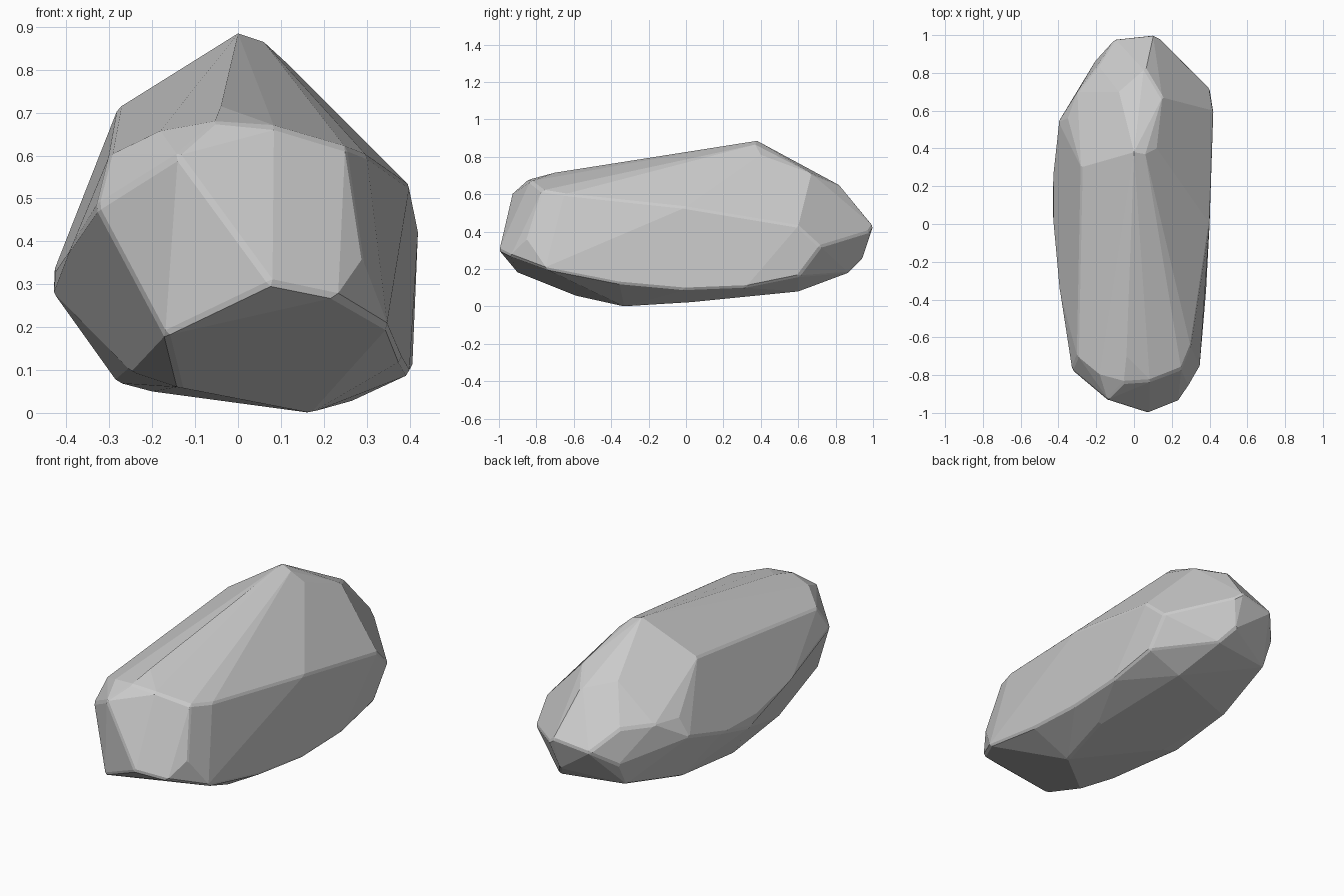
import bpy
import bmesh
from mathutils import Vector

default_cube = bpy.data.objects.get("Cube")
if default_cube:
    bpy.data.objects.remove(default_cube, do_unlink=True)

stone = bpy.data.materials.new("stone grey")
stone.use_nodes = True
stone.diffuse_color = (0.6, 0.6, 0.6, 1)
shader = stone.node_tree.nodes["Principled BSDF"]
shader.inputs["Base Color"].default_value = stone.diffuse_color

bm = bmesh.new()


def add_corners(*corners):
    for corner in corners:
        bm.verts.new(corner)


def add_bowed_edge(start, middle, end, steps=4):
    """Corners along a quadratic curve that passes through all three points."""
    start, middle, end = Vector(start), Vector(middle), Vector(end)
    handle = middle * 2 - (start + end) / 2
    for step in range(steps + 1):
        t = step / steps
        add_corners(start.lerp(handle, t).lerp(handle.lerp(end, t), t))


# Main corners that begin or end an edge
front_tip = (0.08, -1, 0.3)
front_left_foot = (0.35, -0.75, 0.2)
front_right_foot = (-0.17, -0.9, 0.18)
front_right_cheek = (-0.33, -0.77, 0.48)
front_left_brow = (0.25, -0.77, 0.62)
front_right_brow = (-0.3, -0.7, 0.6)
front_left_shoulder = (0.3, -0.65, 0.6)
back_left_shoulder = (0.42, 0.6, 0.43)
back_left_foot = (0.4, 0.6, 0.16)
back_right_shoulder = (-0.4, 0.54, 0.4)
back_right_foot = (-0.2, 0.8, 0.19)
peak = (0, 0.38, 0.885)

# Front end: lower lip, brow and the flat face between them
add_bowed_edge(front_tip, (0.23, -0.94, 0.27), front_left_foot, steps=2)
add_bowed_edge(front_right_brow, (-0.05, -0.84, 0.68), front_left_brow)
add_corners((-0.14, -0.93, 0.6), (0.29, -0.85, 0.36))

# Left side: flat wall between shoulder and foot
add_bowed_edge(front_left_shoulder, (0.4, 0, 0.53), back_left_shoulder)
add_bowed_edge(front_left_foot, (0.4, 0, 0.09), back_left_foot)

# Right side: bulging waist over a tucked foot
add_bowed_edge(front_right_cheek, (-0.425, 0, 0.33), back_right_shoulder)
add_bowed_edge(front_right_foot, (-0.28, 0, 0.07), back_right_foot)
add_corners((-0.43, 0.07, 0.28), (-0.35, 0.56, 0.5))

# Top: ridge rising to the peak, with a shoulder on each side
add_corners((-0.04, -0.7, 0.715), peak, (0.06, 0.37, 0.865))
add_corners((-0.28, 0.3, 0.71), (0.12, 0.4, 0.81))

# Back end: slope down from the peak, then the blunt tip
add_corners((0.15, 0.67, 0.71), (0.06, 0.82, 0.65), (-0.08, 0.7, 0.68))
add_corners((-0.08, 0.48, 0.79), (-0.3, 0.7, 0.5), (-0.19, 0.84, 0.5))
add_corners((0.4, 0.72, 0.32), (-0.2, 0.87, 0.32))
add_bowed_edge((-0.1, 0.98, 0.4), (0.1, 1, 0.43), (0.14, 0.98, 0.4), steps=2)
add_corners((0.1, 0.94, 0.25), (0.15, 0.87, 0.18))

# Underside
add_corners((0.17, -0.33, 0), (0.25, 0, 0.02), (0.2, 0.6, 0.08))
add_corners((-0.2, 0, 0.05), (-0.14, -0.6, 0.06))

# Wrap the corners in one faceted skin and merge almost flat neighbours
bmesh.ops.convex_hull(bm, input=bm.verts[:])
loose = [vert for vert in bm.verts if not vert.link_faces]
bmesh.ops.delete(bm, geom=loose, context='VERTS')
bmesh.ops.dissolve_limit(bm, angle_limit=0.1, verts=bm.verts[:], edges=bm.edges[:])
bmesh.ops.recalc_face_normals(bm, faces=bm.faces[:])

mesh = bpy.data.meshes.new("rock")
bm.to_mesh(mesh)
bm.free()
mesh.materials.append(stone)
rock = bpy.data.objects.new("rock", mesh)
bpy.context.collection.objects.link(rock)

# Worn edges
worn = rock.modifiers.new("worn edges", 'BEVEL')
worn.width = 0.01
worn.segments = 1
worn.limit_method = 'ANGLE'
worn.angle_limit = 0.5
